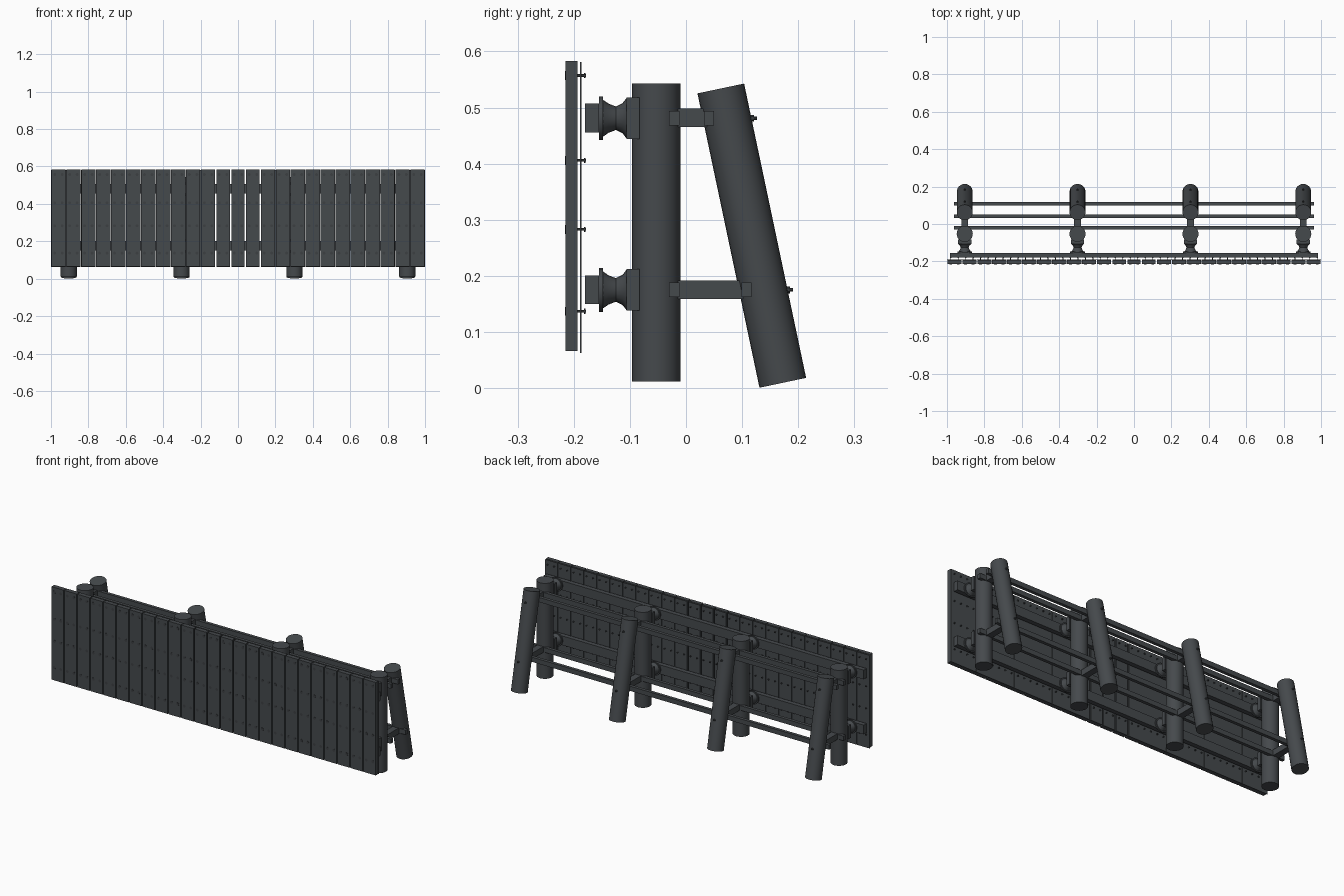
import bpy, bmesh, math
from mathutils import Matrix, Vector

cube = bpy.data.objects.get("Cube")
if cube:
    bpy.data.objects.remove(cube)


def material(name, color):
    m = bpy.data.materials.new(name)
    m.use_nodes = True
    m.diffuse_color = color
    m.node_tree.nodes["Principled BSDF"].inputs["Base Color"].default_value = color
    return m


SLATE = material("dark slate", (0.06, 0.067, 0.073, 1))
BOLT = material("bolt black", (0.045, 0.05, 0.054, 1))


def finish(name, bm, mat=SLATE, smooth=False):
    bmesh.ops.recalc_face_normals(bm, faces=bm.faces)
    mesh = bpy.data.meshes.new(name)
    bm.to_mesh(mesh)
    bm.free()
    mesh.materials.append(mat)
    ob = bpy.data.objects.new(name, mesh)
    bpy.context.collection.objects.link(ob)
    if smooth:
        bpy.ops.object.select_all(action="DESELECT")
        ob.select_set(True)
        bpy.context.view_layer.objects.active = ob
        bpy.ops.object.shade_smooth_by_angle(angle=math.radians(35))
    return ob


def box(bm, x, y, z):
    """Adds a box given the (low, high) range on each axis."""
    size = [r[1] - r[0] for r in (x, y, z)]
    mid = Vector([(r[0] + r[1]) / 2 for r in (x, y, z)])
    bmesh.ops.create_cube(bm, size=1, matrix=Matrix.Translation(mid) @ Matrix.Diagonal((*size, 1)))


def rod(bm, a, b, r, sides=24):
    """Adds a capped cylinder between two points."""
    a, b = Vector(a), Vector(b)
    turn = (b - a).to_track_quat("Z", "Y").to_matrix().to_4x4()
    bmesh.ops.create_cone(bm, cap_ends=True, segments=sides, radius1=r, radius2=r,
                          depth=(b - a).length, matrix=Matrix.Translation((a + b) / 2) @ turn)


POSTS = [-0.905, -0.302, 0.302, 0.905]
COUNT, PITCH = 25, 0.08
BOLT_ROWS = [0.557, 0.406, 0.283, 0.137]
LEVELS = [0.481, 0.175]

# Facing planks, thin backing strips and their bolts
planks, backing, bolts = bmesh.new(), bmesh.new(), bmesh.new()
for i in range(COUNT):
    x = (i - (COUNT - 1) / 2) * PITCH
    edges = [x - PITCH / 2, x + PITCH / 2]
    gaps = [0.004 if abs(e) < 0.13 else 0.002 for e in edges]
    span = (max(-1, edges[0] + gaps[0]), min(1, edges[1] - gaps[1]))
    box(planks, span, (-0.215, -0.193), (0.066, 0.583))
    slim = [0.004 if abs(e) < 0.13 else 0.0008 for e in edges]
    box(backing, (edges[0] + slim[0], edges[1] - slim[1]), (-0.189, -0.1865), (0.063, 0.581))
    for z in BOLT_ROWS:
        for bx in (x - 0.02, x + 0.02):
            rod(bolts, (bx, -0.2158, z), (bx, -0.21, z), 0.008, 10)
            rod(bolts, (bx, -0.195, z), (bx, -0.178, z), 0.0025, 6)
            rod(bolts, (bx, -0.182, z), (bx, -0.179, z), 0.0045, 6)
finish("facing_planks", planks)
finish("backing_strips", backing)
finish("plank_bolts", bolts, BOLT)

# Horizontal wales behind the facing
wales = bmesh.new()
for z in LEVELS:
    box(wales, (-0.985, 0.985), (-0.18, -0.155), (z - 0.025, z + 0.026))
finish("wales", wales)

# Spool bumpers turned about the y axis, with saddles on the posts
SPOOL = [(-0.155, 0.039), (-0.148, 0.039), (-0.148, 0.033), (-0.138, 0.026),
         (-0.125, 0.021), (-0.113, 0.027), (-0.106, 0.036), (-0.1, 0.036)]
spools, saddles = bmesh.new(), bmesh.new()
for px in POSTS:
    for z in LEVELS:
        rings = []
        for y, r in SPOOL:
            angles = [math.tau * k / 20 for k in range(20)]
            rings.append([spools.verts.new((px + r * math.cos(a), y, z + r * math.sin(a))) for a in angles])
        for low, high in zip(rings, rings[1:]):
            for k in range(20):
                j = (k + 1) % 20
                spools.faces.new((low[k], low[j], high[j], high[k]))
        spools.faces.new(rings[0])
        spools.faces.new(rings[-1])
        box(saddles, (px - 0.036, px + 0.036), (-0.106, -0.083), (z - 0.037, z + 0.037))
finish("spool_bumpers", spools, smooth=True)
finish("bumper_saddles", saddles)

# Upright and raking piles
LOW, TOP = Vector((0, 0.1725, 0.0095)), Vector((0, 0.062, 0.534))
uprights, rakers = bmesh.new(), bmesh.new()
for px in POSTS:
    rod(uprights, (px, -0.053, 0.012), (px, -0.053, 0.543), 0.043)
    shift = Vector((px, 0, 0))
    rod(rakers, LOW + shift, TOP + shift, 0.0425)
finish("upright_piles", uprights, smooth=True)
finish("raking_piles", rakers, smooth=True)

# Long rails, cross ties and tie bolts at both levels
rails, ties, tie_bolts = bmesh.new(), bmesh.new(), bmesh.new()
for z, rear in zip(LEVELS, (0.05, 0.117)):
    for y in (-0.012, rear):
        box(rails, (-0.962, 0.962), (y - 0.018, y), (z - 0.013, z + 0.013))
    back = LOW.lerp(TOP, (z - LOW.z) / (TOP.z - LOW.z)).y + 0.042
    for px in POSTS:
        box(ties, (px - 0.018, px + 0.018), (-0.025, rear), (z - 0.016, z + 0.017))
        rod(tie_bolts, (px, back - 0.01, z), (px, back + 0.011, z), 0.003, 8)
        rod(tie_bolts, (px, back - 0.005, z), (px, back + 0.006, z), 0.006, 6)
finish("long_rails", rails)
finish("cross_ties", ties)
finish("tie_bolts", tie_bolts, BOLT)
